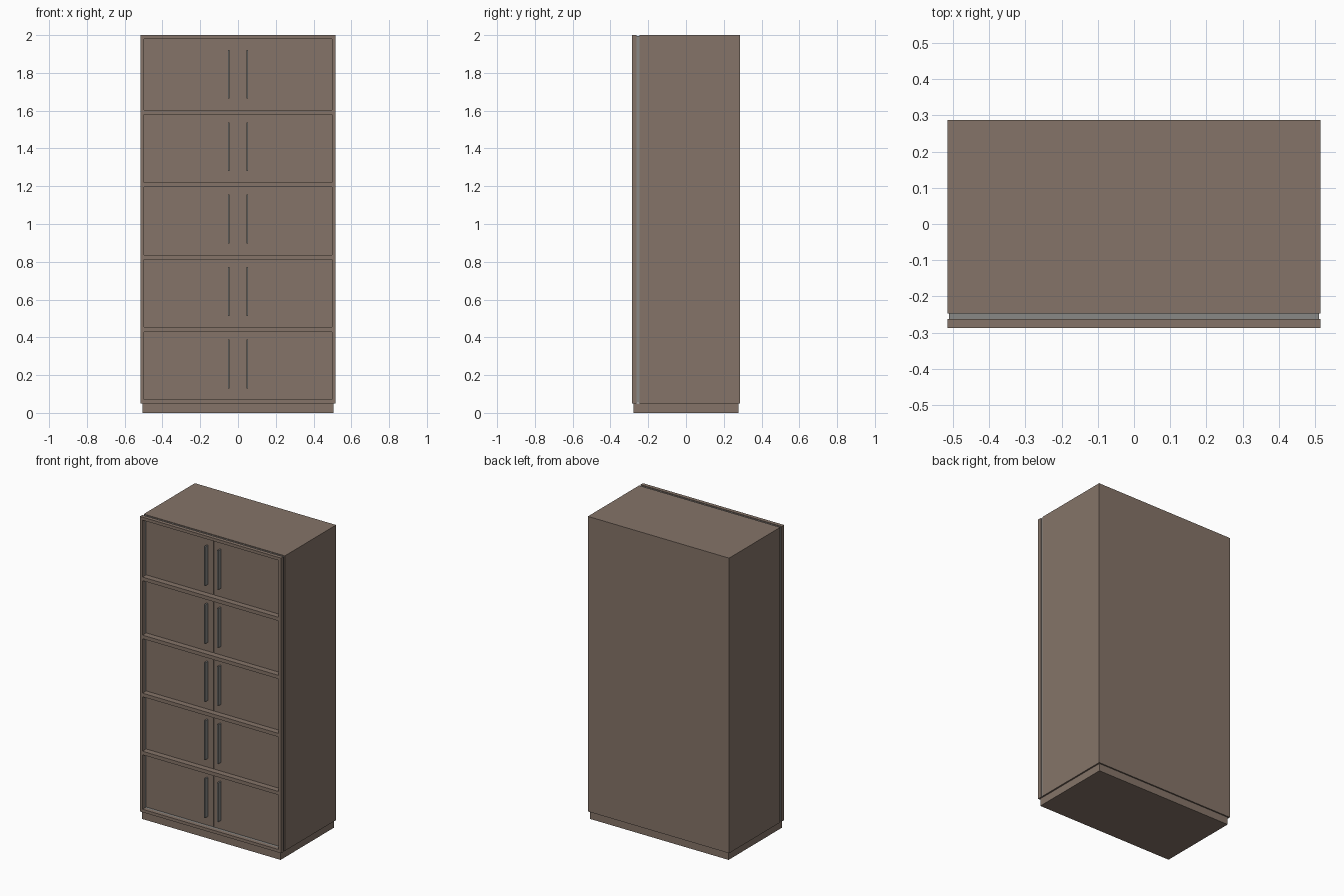
import bpy, bmesh

if "Cube" in bpy.data.objects:
    bpy.data.objects.remove(bpy.data.objects["Cube"])

def material(name, rgb):
    m = bpy.data.materials.new(name)
    m.diffuse_color = (*rgb, 1)
    m.use_nodes = True
    m.node_tree.nodes["Principled BSDF"].inputs["Base Color"].default_value = m.diffuse_color
    return m

BROWN = material("taupe brown", (0.235, 0.175, 0.14))
METAL = material("grey metal", (0.25, 0.25, 0.24))

def box(name, x, y, z, mat):
    """Box from (min, max) pairs."""
    bm = bmesh.new()
    bmesh.ops.create_cube(bm, size=1)
    for v in bm.verts:
        v.co = [r[0] if c < 0 else r[1] for c, r in zip(v.co, (x, y, z))]
    me = bpy.data.meshes.new(name)
    bm.to_mesh(me)
    bm.free()
    me.materials.append(mat)
    ob = bpy.data.objects.new(name, me)
    bpy.context.collection.objects.link(ob)
    return ob

W, D = 0.516, 0.287          # half width, half depth
IN = 0.497                   # half width of the frame opening
FRONT = (-D, -0.262)         # depth of the front frame
DOOR_Y = -0.252              # door face

# plinth and carcass
box("plinth", (-0.506, 0.506), (-0.278, 0.278), (0, 0.05), BROWN)
box("carcass", (-W, W), (-0.247, D), (0.05, 2), BROWN)

# front frame
for s, side in ((-1, "left"), (1, "right")):
    box(f"frame_{side}", sorted((s * IN, s * W)), FRONT, (0.05, 2), BROWN)
    # metal spacer set in behind the frame
    box(f"spacer_{side}", sorted((s * IN, s * 0.511)), (-0.262, -0.247), (0.055, 1.995), METAL)
box("frame_top", (-IN, IN), FRONT, (1.98, 2), BROWN)
box("frame_bottom", (-IN, IN), FRONT, (0.05, 0.07), BROWN)
box("spacer_top", (-IN, IN), (-0.262, -0.247), (1.98, 1.995), METAL)
box("spacer_bottom", (-IN, IN), (-0.262, -0.247), (0.055, 0.07), METAL)

# five rows of double doors with rails between them
PITCH = 0.3835
for i in range(5):
    z = 0.07 + i * PITCH
    if i:
        box(f"rail_{i}", (-IN, IN), (-D, -0.247), (z - 0.024, z), BROWN)
    top = z + PITCH - 0.024
    for s, side in ((-1, "left"), (1, "right")):
        box(f"door_{side}_{i}", sorted((s * 0.004, s * IN)), (DOOR_Y, -0.246),
            (z + 0.002, min(top, 1.98) - 0.002), BROWN)
        # thin upright pull
        box(f"handle_{side}_{i}", sorted((s * 0.044, s * 0.053)), (-0.28, DOOR_Y),
            (z + 0.06, z + 0.318), METAL)
